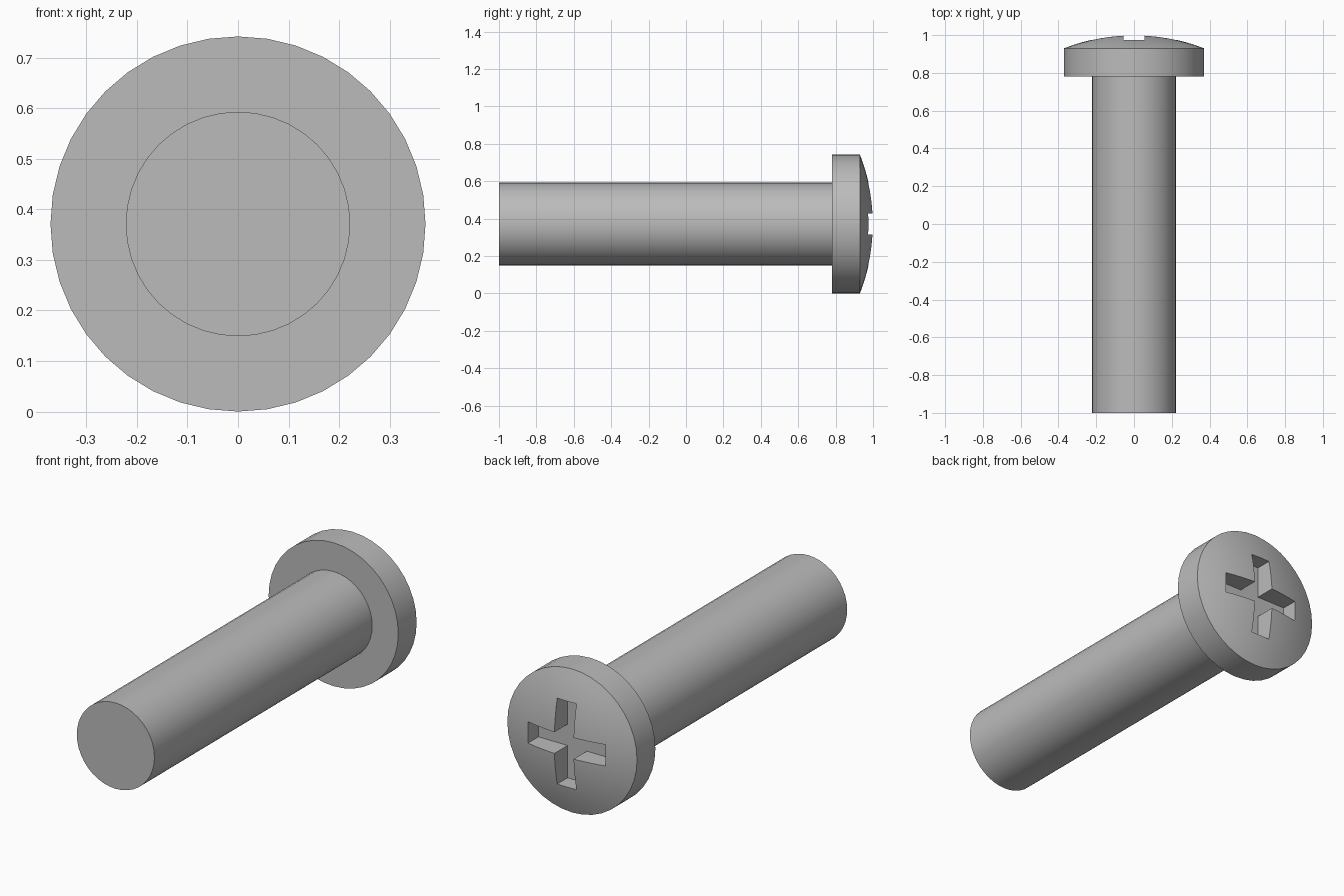
import bpy, bmesh, math
from mathutils import Matrix, Vector

if "Cube" in bpy.data.objects:
    bpy.data.objects.remove(bpy.data.objects["Cube"], do_unlink=True)

HEAD_R, SHAFT_R = 0.371, 0.222
UNDERSIDE, RIM, CROWN = 0.78, 0.93, 1.0
SLOT_FLOOR, SLOT_HALF, SLOT_WIDTH = 0.889, 0.222, 0.11
SEGMENTS = 40

steel = bpy.data.materials.new("steel grey")
steel.use_nodes = True
colour = (0.5, 0.5, 0.5, 1)
steel.diffuse_color = colour
steel.node_tree.nodes["Principled BSDF"].inputs["Base Color"].default_value = colour


def add_object(name, bm):
    bmesh.ops.recalc_face_normals(bm, faces=bm.faces)
    mesh = bpy.data.meshes.new(name)
    bm.to_mesh(mesh)
    bm.free()
    mesh.materials.append(steel)
    obj = bpy.data.objects.new(name, mesh)
    bpy.context.collection.objects.link(obj)
    obj.location.z = HEAD_R
    return obj


def lathe(name, profile):
    """Spin a (radius, y) profile around the y axis."""
    bm = bmesh.new()
    verts = [bm.verts.new((0, y, r)) for r, y in profile]
    edges = [bm.edges.new(pair) for pair in zip(verts, verts[1:])]
    bmesh.ops.spin(bm, geom=verts + edges, cent=(0, 0, 0), axis=(0, 1, 0),
                   angle=math.tau, steps=SEGMENTS)
    bmesh.ops.remove_doubles(bm, verts=bm.verts, dist=0.0001)
    return add_object(name, bm)


def activate(obj):
    bpy.ops.object.select_all(action="DESELECT")
    obj.select_set(True)
    bpy.context.view_layer.objects.active = obj


# Shaft, sunk slightly into the head
shaft = lathe("shaft", [(0, -1), (SHAFT_R, -1), (SHAFT_R, UNDERSIDE + 0.02), (0, UNDERSIDE + 0.02)])

# Head with a shallow spherical crown
rise = CROWN - RIM
sphere_r = (HEAD_R ** 2 + rise ** 2) / (2 * rise)
sweep = math.asin(HEAD_R / sphere_r)
steps = 8
crown = []
for i in range(steps + 1):
    a = sweep * (1 - i / steps)
    crown.append((sphere_r * math.sin(a), CROWN - sphere_r * (1 - math.cos(a))))
head = lathe("head", [(0, UNDERSIDE), (HEAD_R, UNDERSIDE)] + crown)

# Cross-shaped drive recess: one plus outline, extruded through the crown
bm = bmesh.new()
w = SLOT_WIDTH / 2
outline = []
for k in range(4):
    turn = Matrix.Rotation(k * math.pi / 2, 4, "Y")
    for x, z in ((w, w), (w, SLOT_HALF), (-w, SLOT_HALF)):
        outline.append(bm.verts.new(turn @ Vector((x, SLOT_FLOOR, z))))
# Keep the outline in angular order
outline.sort(key=lambda v: math.atan2(v.co.z, v.co.x))
floor = bm.faces.new(outline)
grown = bmesh.ops.extrude_face_region(bm, geom=[floor], use_keep_orig=True)
bmesh.ops.translate(bm, vec=(0, 0.2, 0),
                    verts=[g for g in grown["geom"] if isinstance(g, bmesh.types.BMVert)])
cutter = add_object("cross_cutter", bm)
cutter.hide_render = True

cut = head.modifiers.new("cross recess", "BOOLEAN")
cut.operation = "DIFFERENCE"
cut.solver = "EXACT"
cut.object = cutter
activate(head)
bpy.ops.object.modifier_apply(modifier=cut.name)
bpy.data.objects.remove(cutter, do_unlink=True)

# Smooth curved sides, crisp edges
for part in (shaft, head):
    activate(part)
    bpy.ops.object.shade_smooth_by_angle(angle=math.radians(30))
